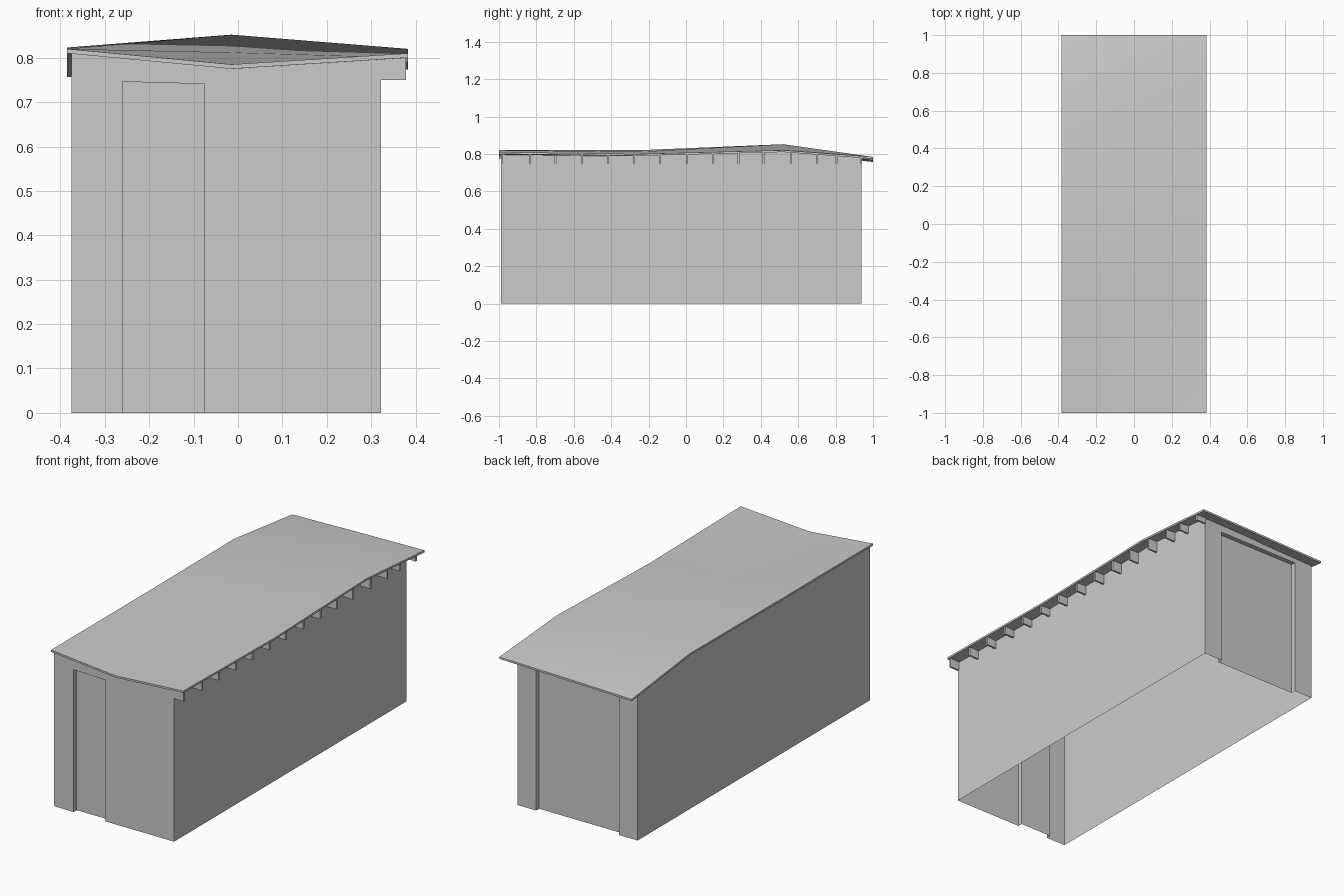
import bpy, bmesh

cube = bpy.data.objects.get("Cube")
if cube:
    bpy.data.objects.remove(cube, do_unlink=True)

# One plain grey for the whole building
grey = bpy.data.materials.new("plain_grey")
grey.use_nodes = True
colour = (0.6, 0.6, 0.6, 1)
grey.diffuse_color = colour
grey.node_tree.nodes["Principled BSDF"].inputs["Base Color"].default_value = colour

# Sagging roof: heights over a coarse grid
XS = [-0.385, -0.015, 0.383]
YS = [-1.0, -0.25, 0.52, 1.0]
TOP = [[0.82, 0.785, 0.81],
       [0.82, 0.812, 0.80],
       [0.823, 0.852, 0.82],
       [0.767, 0.776, 0.784]]
THICK = 0.01
LEFT, RIGHT, FRONT, BACK = -0.375, 0.322, -0.99, 0.937


def cell(values, v):
    i = 0
    while i < len(values) - 2 and v > values[i + 1]:
        i += 1
    return i, (v - values[i]) / (values[i + 1] - values[i])


def under_roof(x, y):
    """Height just inside the roof slab."""
    i, u = cell(XS, x)
    j, v = cell(YS, y)
    low = TOP[j][i] * (1 - u) + TOP[j][i + 1] * u
    high = TOP[j + 1][i] * (1 - u) + TOP[j + 1][i + 1] * u
    return low * (1 - v) + high * v - THICK * 0.7


def finish(name, bm):
    bmesh.ops.remove_doubles(bm, verts=bm.verts, dist=0.0001)
    bmesh.ops.recalc_face_normals(bm, faces=bm.faces)
    mesh = bpy.data.meshes.new(name)
    bm.to_mesh(mesh)
    bm.free()
    mesh.materials.append(grey)
    obj = bpy.data.objects.new(name, mesh)
    bpy.context.collection.objects.link(obj)
    return obj


def face(bm, *points):
    return bm.faces.new([bm.verts.new(p) for p in points])


# Roof slab
bm = bmesh.new()
grid = [[bm.verts.new((x, y, TOP[j][i])) for i, x in enumerate(XS)]
        for j, y in enumerate(YS)]
for j in range(len(YS) - 1):
    for i in range(len(XS) - 1):
        bm.faces.new((grid[j][i], grid[j][i + 1], grid[j + 1][i + 1], grid[j + 1][i]))
lower = bmesh.ops.extrude_face_region(bm, geom=bm.faces[:], use_keep_orig=True)
verts = [g for g in lower["geom"] if isinstance(g, bmesh.types.BMVert)]
bmesh.ops.translate(bm, verts=verts, vec=(0, 0, -THICK))
roof = finish("roof", bm)
bpy.ops.object.select_all(action='DESELECT')
roof.select_set(True)
bpy.context.view_layer.objects.active = roof
bpy.ops.object.shade_smooth_by_angle(angle=0.6)


def upright(bm, a, b, low_a=0, low_b=0):
    """Wall strip from plan point a to b, reaching up to the roof."""
    face(bm, (*a, low_a), (*b, low_b), (*b, under_roof(*b)), (*a, under_roof(*a)))


def end_wall(bm, y, inner, d0, d1, head0, head1):
    """End wall with a recessed door panel between d0 and d1."""
    def head(x):
        if d0 - 0.001 < x < d1 + 0.001:
            return head0 + (head1 - head0) * (x - d0) / (d1 - d0)
        return 0
    stops = sorted([LEFT, d0, d1, XS[1], RIGHT])
    for a, b in zip(stops, stops[1:]):
        in_door = d0 <= (a + b) / 2 <= d1
        upright(bm, (a, y), (b, y), head(a) if in_door else 0, head(b) if in_door else 0)
    # Door panel, jambs and head
    face(bm, (d0, inner, 0), (d1, inner, 0), (d1, inner, head1), (d0, inner, head0))
    for x, h in ((d0, head0), (d1, head1)):
        face(bm, (x, y, 0), (x, inner, 0), (x, inner, h), (x, y, h))
    face(bm, (d0, y, head0), (d1, y, head1), (d1, inner, head1), (d0, inner, head0))


# Thin hollow shell, open underneath
bm = bmesh.new()
side_stops = [FRONT, YS[1], YS[2], BACK]
for x in (LEFT, RIGHT):
    for a, b in zip(side_stops, side_stops[1:]):
        upright(bm, (x, a), (x, b))
end_wall(bm, FRONT, FRONT + 0.025, -0.26, -0.075, 0.746, 0.741)
end_wall(bm, BACK, BACK - 0.025, -0.267, 0.213, 0.742, 0.742)
finish("walls", bm)

# Rafter tails under the eave
TAILS = [-0.985, -0.835, -0.697, -0.557, -0.418, -0.277, -0.14, 0.005,
         0.145, 0.28, 0.415, 0.56, 0.7, 0.805, 0.937]
for n, y in enumerate(TAILS):
    bm = bmesh.new()
    bmesh.ops.create_cube(bm, size=1)
    for v in bm.verts:
        v.co.x = 0.378 if v.co.x > 0 else RIGHT - 0.002
        v.co.y = y + v.co.y * 0.01
        v.co.z = under_roof(v.co.x, v.co.y) if v.co.z > 0 else 0.75
    finish(f"rafter_tail_{n + 1}", bm)
